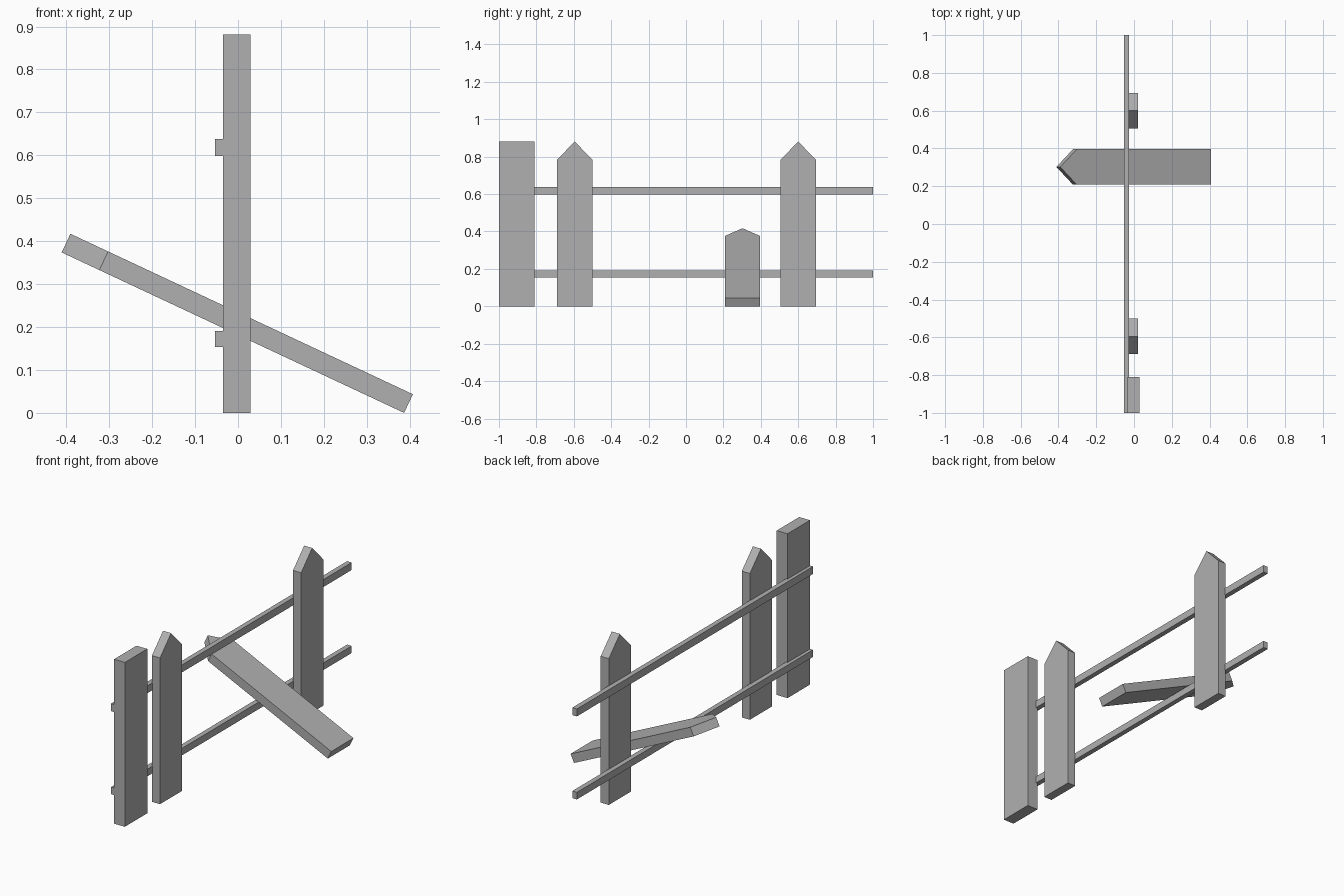
import bpy, bmesh, math
from mathutils import Matrix

if "Cube" in bpy.data.objects:
    bpy.data.objects.remove(bpy.data.objects["Cube"])

WIDTH, HEIGHT, SHOULDER, THICK = 0.188, 0.881, 0.784, 0.048

# dark grey paint shared by all parts
paint = bpy.data.materials.new("dark_grey")
paint.diffuse_color = (0.435, 0.435, 0.435, 1)
paint.use_nodes = True
paint.node_tree.nodes["Principled BSDF"].inputs["Base Color"].default_value = paint.diffuse_color


def add_object(name, bm):
    bmesh.ops.recalc_face_normals(bm, faces=bm.faces)
    mesh = bpy.data.meshes.new(name)
    bm.to_mesh(mesh)
    bm.free()
    mesh.materials.append(paint)
    obj = bpy.data.objects.new(name, mesh)
    bpy.context.collection.objects.link(obj)
    return obj


def box(name, x0, x1, y0, y1, z0, z1):
    bm = bmesh.new()
    bmesh.ops.create_cube(bm, size=1)
    bmesh.ops.scale(bm, vec=(x1 - x0, y1 - y0, z1 - z0), verts=bm.verts)
    bmesh.ops.translate(bm, vec=((x0 + x1) / 2, (y0 + y1) / 2, (z0 + z1) / 2), verts=bm.verts)
    return add_object(name, bm)


def picket(name, matrix):
    # pointed outline in the y-z plane, extruded along x
    h = WIDTH / 2
    outline = [(-h, 0), (h, 0), (h, SHOULDER), (0, HEIGHT), (-h, SHOULDER)]
    bm = bmesh.new()
    face = bm.faces.new([bm.verts.new((0, y, z)) for y, z in outline])
    ext = bmesh.ops.extrude_face_region(bm, geom=[face])
    moved = [v for v in ext["geom"] if isinstance(v, bmesh.types.BMVert)]
    bmesh.ops.translate(bm, vec=(THICK, 0, 0), verts=moved)
    obj = add_object(name, bm)
    obj.data.transform(matrix)
    return obj


# horizontal rails
box("lower_rail", -0.053, -0.026, -1, 1, 0.153, 0.191)
box("upper_rail", -0.053, -0.026, -1, 1, 0.598, 0.638)

# square-topped end post
box("end_post", -0.035, 0.029, -1, -0.81, 0, 0.881)

# upright pointed pickets
for i, y in enumerate((-0.595, 0.6)):
    picket(f"picket_{i + 1}", Matrix.Translation((-0.028, y, 0)))

# fallen picket leaning across the lower rail
lean = -math.atan2(0.794, 0.372)
picket("fallen_picket", Matrix.Translation((0.387, 0.302, 0)) @ Matrix.Rotation(lean, 4, 'Y'))
